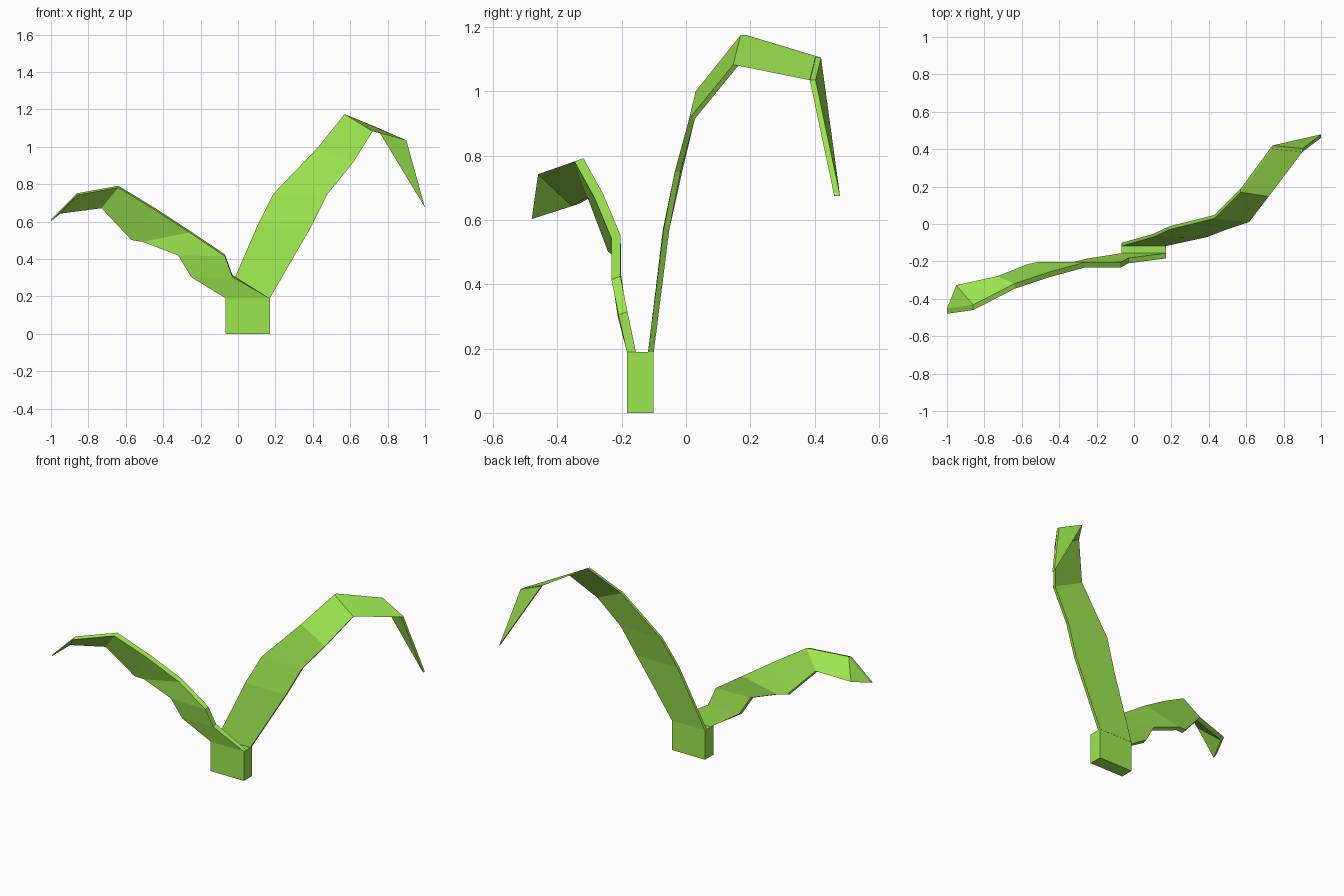
import bpy, bmesh
from mathutils import Vector

if "Cube" in bpy.data.objects:
    bpy.data.objects.remove(bpy.data.objects["Cube"])

green = bpy.data.materials.new("leaf green")
green.diffuse_color = (0.34, 0.80, 0.082, 1)
green.use_nodes = True
green.node_tree.nodes["Principled BSDF"].inputs["Base Color"].default_value = green.diffuse_color


def finish(name, bm):
    bmesh.ops.remove_doubles(bm, verts=bm.verts, dist=0.0005)
    bmesh.ops.recalc_face_normals(bm, faces=bm.faces)
    mesh = bpy.data.meshes.new(name)
    bm.to_mesh(mesh)
    bm.free()
    mesh.materials.append(green)
    ob = bpy.data.objects.new(name, mesh)
    bpy.context.collection.objects.link(ob)
    return ob


def leaf(name, sections, tip, offset):
    """Loft a thin blade through pairs of front edge points, ending in a tip."""
    bm = bmesh.new()
    off = Vector(offset)
    rings = []
    for i, (a, b) in enumerate(sections):
        a, b = Vector(a), Vector(b)
        o = off if i else Vector((0, off.y, 0))  # level where it meets the stem
        rings.append([bm.verts.new(p) for p in (a, b, b + o, a + o)])
    for r, s in zip(rings, rings[1:]):
        for i in range(4):
            j = (i + 1) % 4
            bm.faces.new((r[i], r[j], s[j], s[i]))
    # pointed end: a triangle front and back, joined by two side strips
    f = bm.verts.new(tip)
    k = bm.verts.new(Vector(tip) + off)
    a, b, c, d = rings[-1]
    for face in ((a, b, f), (b, c, k, f), (c, d, k), (d, a, f, k)):
        bm.faces.new(face)
    bm.faces.new(rings[0])
    finish(name, bm)


# Square stem base
bm = bmesh.new()
bmesh.ops.create_cube(bm, size=1)
bmesh.ops.scale(bm, vec=(0.237, 0.083, 0.19), verts=bm.verts)
bmesh.ops.translate(bm, vec=(0.0525, -0.1425, 0.095), verts=bm.verts)
finish("stem_base", bm)

# Tall leaf arching to the right and back
leaf("tall_leaf", [
    ((-0.065, -0.118, 0.19), (0.17, -0.118, 0.19)),
    ((0.10, -0.072, 0.57), (0.39, -0.07, 0.57)),
    ((0.19, -0.03, 0.75), (0.48, -0.035, 0.75)),
    ((0.43, 0.03, 1.00), (0.615, 0.01, 0.915)),
    ((0.57, 0.17, 1.175), (0.72, 0.147, 1.083)),
    ((0.74, 0.402, 1.105), (0.90, 0.385, 1.035)),
], (1.0, 0.461, 0.675), (0, 0.018, 0))

# Short leaf drooping to the left and front
leaf("short_leaf", [
    ((0.17, -0.184, 0.19), (-0.065, -0.184, 0.19)),
    ((-0.03, -0.21, 0.305), (-0.25, -0.213, 0.303)),
    ((-0.07, -0.232, 0.415), (-0.32, -0.23, 0.42)),
    ((-0.26, -0.232, 0.543), (-0.51, -0.23, 0.492)),
    ((-0.455, -0.285, 0.67), (-0.57, -0.243, 0.502)),
    ((-0.64, -0.347, 0.782), (-0.73, -0.307, 0.672)),
    ((-0.86, -0.46, 0.742), (-0.95, -0.355, 0.643)),
], (-1.0, -0.48, 0.603), (0, 0.028, 0.010))
